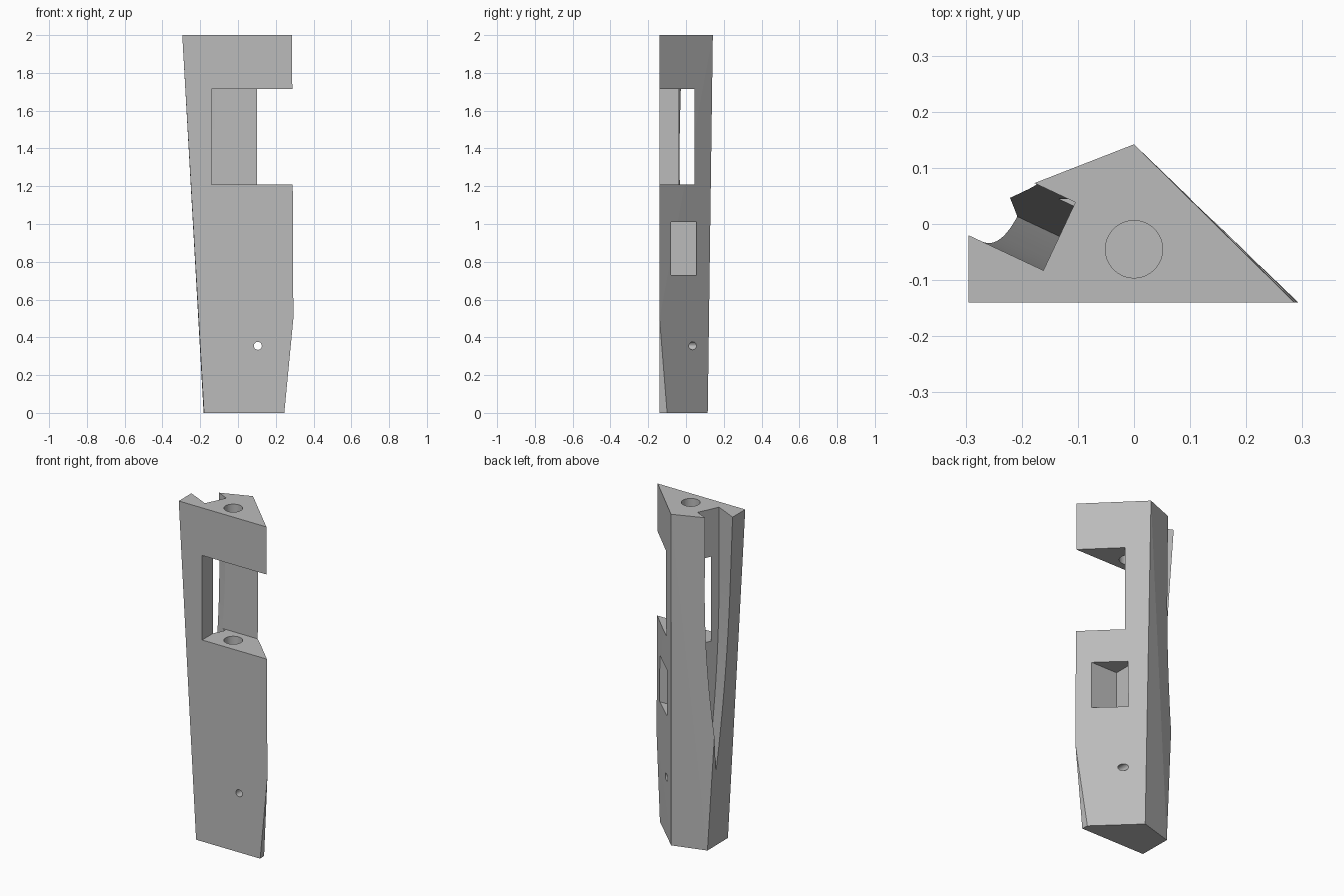
import bpy
import bmesh
import math
from mathutils import Matrix, Vector

cube = bpy.data.objects.get("Cube")
if cube:
    bpy.data.objects.remove(cube, do_unlink=True)

grey = bpy.data.materials.new("plain grey")
grey.use_nodes = True
GREY = (0.5, 0.5, 0.5, 1)
grey.diffuse_color = GREY
grey.node_tree.nodes["Principled BSDF"].inputs["Base Color"].default_value = GREY


def make_object(name, bm):
    bmesh.ops.recalc_face_normals(bm, faces=bm.faces)
    mesh = bpy.data.meshes.new(name)
    bm.to_mesh(mesh)
    bm.free()
    mesh.materials.append(grey)
    obj = bpy.data.objects.new(name, mesh)
    bpy.context.collection.objects.link(obj)
    return obj


def box(name, low, high):
    bm = bmesh.new()
    low, high = Vector(low), Vector(high)
    size = high - low
    bmesh.ops.create_cube(bm, size=1, matrix=Matrix.Translation((low + high) / 2)
                          @ Matrix.Diagonal((*size, 1)))
    return make_object(name, bm)


def cylinder(name, centre, radius, length, turn=0, sides=64):
    bm = bmesh.new()
    bmesh.ops.create_cone(bm, cap_ends=True, segments=sides, radius1=radius,
                          radius2=radius, depth=length,
                          matrix=Matrix.Translation(centre) @ Matrix.Rotation(turn, 4, 'X'))
    return make_object(name, bm)


def arch_slot(name):
    # Pointed arch hanging downward, extruded outward from its inner wall
    centre = Vector((-0.133, -0.022, 0))
    out = Vector((-0.905, 0.425, 0))
    side = Vector((0.425, 0.905, 0))
    half, spring, tip, steps = 0.067, 1.58, 0.46, 14
    edge = [(half, 2.2)]
    for i in range(steps):
        s = i / steps
        edge.append((half * (1 - s * s), spring + (tip - spring) * s))
    profile = edge + [(0, tip)] + [(-t, z) for t, z in reversed(edge)]
    bm = bmesh.new()
    face = bm.faces.new([bm.verts.new(centre + side * t + Vector((0, 0, z)))
                         for t, z in profile])
    new = bmesh.ops.extrude_face_region(bm, geom=[face])["geom"]
    bmesh.ops.translate(bm, vec=out * 0.5,
                        verts=[v for v in new if isinstance(v, bmesh.types.BMVert)])
    return make_object(name, bm)


# Tapered body with a clipped lower front corner
top = [(-0.295, -0.14), (0.286, -0.14), (0, 0.142), (-0.295, 0.027)]
bottom = [(-0.18, -0.14), (0.245, -0.14), (0.243, -0.10), (0.018, 0.115), (-0.182, 0.057)]
bm = bmesh.new()
points = [(x, y, 2) for x, y in top] + [(x, y, 0) for x, y in bottom]
points.append((0.293, -0.14, 0.5))
for p in points:
    bm.verts.new(p)
bmesh.ops.convex_hull(bm, input=bm.verts)
bmesh.ops.dissolve_limit(bm, angle_limit=math.radians(0.3), verts=bm.verts, edges=bm.edges)
body = make_object("body", bm)

# Openings
cutters = [
    box("window_cutter", (-0.14, -0.4, 1.208), (0.6, 0.045, 1.715)),
    arch_slot("slot_cutter"),
    cylinder("bore_cutter", (0, -0.045, 1.45), 0.051, 1.4),
    box("pocket_cutter", (0.055, -0.08, 0.73), (0.6, 0.055, 1.01)),
    cylinder("pin_hole_cutter", (0.105, 0, 0.355), 0.021, 1, math.pi / 2, 32),
]
for cutter in cutters:
    cutter.hide_render = True
    mod = body.modifiers.new(cutter.name, 'BOOLEAN')
    mod.operation = 'DIFFERENCE'
    mod.solver = 'EXACT'
    mod.object = cutter

# Bake the cuts and drop the cutters
bpy.context.view_layer.update()
cut_body = body.evaluated_get(bpy.context.evaluated_depsgraph_get())
mesh = bpy.data.meshes.new_from_object(cut_body)
body.modifiers.clear()
body.data = mesh
mesh.materials.clear()
mesh.materials.append(grey)
for cutter in cutters:
    bpy.data.objects.remove(cutter, do_unlink=True)
